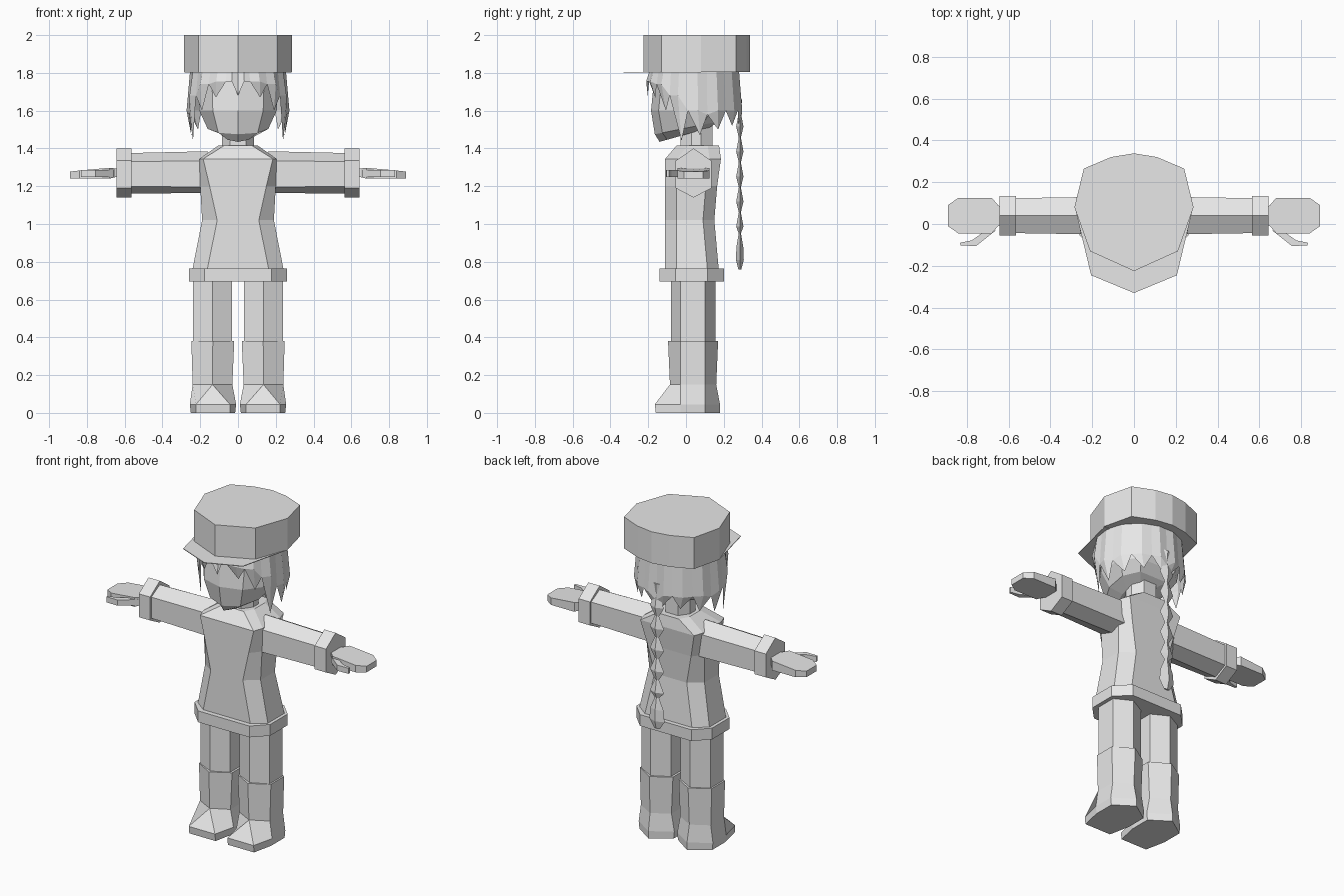
import bpy, bmesh, math
from mathutils import Vector

if "Cube" in bpy.data.objects:
    bpy.data.objects.remove(bpy.data.objects["Cube"], do_unlink=True)

grey = bpy.data.materials.new("plain_grey")
grey.use_nodes = True
grey.diffuse_color = (0.8, 0.8, 0.8, 1)
grey.node_tree.nodes["Principled BSDF"].inputs["Base Color"].default_value = (0.8, 0.8, 0.8, 1)


def finish(name, bm):
    bmesh.ops.remove_doubles(bm, verts=bm.verts, dist=0.0005)
    bmesh.ops.recalc_face_normals(bm, faces=bm.faces)
    mesh = bpy.data.meshes.new(name)
    bm.to_mesh(mesh)
    bm.free()
    mesh.materials.append(grey)
    obj = bpy.data.objects.new(name, mesh)
    bpy.context.collection.objects.link(obj)
    return obj


def loft(name, rings, side=1):
    """Skin matching rings of points and close both ends."""
    bm = bmesh.new()
    rows = [[bm.verts.new((p[0] * side, p[1], p[2])) for p in r] for r in rings]
    n = len(rows[0])
    for a, b in zip(rows, rows[1:]):
        for i in range(n):
            j = (i + 1) % n
            bm.faces.new((a[i], a[j], b[j], b[i]))
    bm.faces.new(rows[0])
    bm.faces.new(rows[-1])
    return finish(name, bm)


def pair(name, rings):
    for label, side in (("left_", 1), ("right_", -1)):
        loft(label + name, rings, side)


def mirrored(half, z):
    """Close a front-to-back half outline across x = 0."""
    full = half + [(-x, y) for x, y in reversed(half) if x > 0]
    return [(x, y, z) for x, y in full]


def octagon(z, hx, y0, y1, f=0.62, c=0.06):
    return mirrored([(f * hx, y0), (hx, y0 + c), (hx, y1 - c), (f * hx, y1)], z)


# Tunic and its hem
loft("tunic", [octagon(0.74, 0.245, -0.11, 0.175, 0.68),
               octagon(1.02, 0.19, -0.11, 0.15, 0.58),
               octagon(1.2, 0.2, -0.11, 0.165, 0.75),
               octagon(1.345, 0.205, -0.11, 0.185, 0.9),
               octagon(1.415, 0.105, -0.05, 0.175, 0.7)])
loft("tunic_hem", [octagon(z, 0.26, -0.14, 0.2, 0.68, 0.085) for z in (0.695, 0.765)])
loft("neck", [octagon(z, 0.085, -0.03, 0.14, 0.5) for z in (1.36, 1.54)])


# Legs and boots: six-sided, the front edge splits into a flat toe
def leg_ring(z, x0, x1, front, back, toe=0.0):
    cx = (x0 + x1) / 2
    return [(cx - toe, front, z), (cx + toe, front, z), (x1, -0.03, z),
            (x1, 0.1, z), (cx, back, z), (x0, 0.1, z), (x0, -0.03, z)]


pair("leg", [leg_ring(z, 0.033, 0.237, -0.08, 0.155) for z in (0.36, 0.73)])
pair("boot", [leg_ring(0, 0.015, 0.25, -0.16, 0.18, 0.09),
              leg_ring(0.045, 0.01, 0.255, -0.165, 0.18, 0.09),
              leg_ring(0.15, 0.03, 0.24, -0.085, 0.16),
              leg_ring(0.38, 0.02, 0.247, -0.095, 0.17)])


# Sleeves and cuffs: hexagons with an edge on top
def arm_ring(x, hy, top, upper, lower, bottom):
    return [(x, 0.04, top), (x, 0.04 + hy, upper), (x, 0.04 + hy, lower),
            (x, 0.04, bottom), (x, 0.04 - hy, lower), (x, 0.04 - hy, upper)]


pair("sleeve", [arm_ring(0.16, 0.09, 1.385, 1.335, 1.195, 1.165),
                arm_ring(0.6, 0.083, 1.375, 1.33, 1.2, 1.16)])
pair("cuff", [arm_ring(x, 0.095, 1.4, 1.335, 1.19, 1.14) for x in (0.565, 0.643)])

# Hands with thumbs
palm = [(0.62, 0.075), (0.65, 0.09), (0.68, 0.125), (0.84, 0.125), (0.89, 0.09),
        (0.89, -0.01), (0.84, -0.045), (0.68, -0.045), (0.65, -0.01), (0.62, 0.0)]
pair("hand", [[(x, y, 1.24 + max(0, 0.68 - x) * 0.25) for x, y in palm],
              [(x, y, 1.30 - abs(x - 0.7) * 0.12) for x, y in palm]])
thumb = [(0.66, -0.03), (0.755, -0.105), (0.83, -0.103), (0.832, -0.09),
         (0.775, -0.078), (0.715, -0.035)]
pair("thumb", [[(x, y, z) for x, y in thumb] for z in (1.25, 1.285)])


# Head: ridged face, jaw rising towards the back
def head_ring(z, hx, y0, y1, slope=0.0):
    half = [(0, y0), (hx * 0.65, y0 + 0.04), (hx, y0 + 0.14),
            (hx, y1 - 0.08), (hx * 0.6, y1)]
    return [(x, y, z + slope * (y - y0)) for x, y, z in mirrored(half, z)]


loft("head", [head_ring(1.435, 0.085, -0.14, 0.12, 0.28),
              head_ring(1.475, 0.16, -0.165, 0.17, 0.2),
              head_ring(1.6, 0.205, -0.185, 0.21),
              head_ring(1.81, 0.215, -0.165, 0.25)])


# Hair: a faceted shell ending in pointed locks
def shell(angle, z, scale=1.0):
    a = math.radians(angle)
    return Vector((0.265 * scale * math.sin(a), 0.045 - 0.25 * scale * math.cos(a), z))


# lock edges in degrees from the front, height of each notch, height of each tip
edges = [0, 14, 36, 58, 82, 106, 132, 158, 180]
notches = [1.68, 1.755, 1.74, 1.68, 1.6, 1.58, 1.6, 1.6, 1.56]
tips = [None, 1.67, 1.6, 1.44, 1.47, 1.5, 1.52, 1.53]
bm = bmesh.new()
for side in (1, -1):
    def vert(angle, z, scale):
        return bm.verts.new(shell(angle * side, z, scale))
    for i, tip in enumerate(tips):
        a, b = edges[i], edges[i + 1]
        mid = (a + b) / 2
        upper = [vert(a, 1.81, 0.94), vert(mid, 1.81, 0.96), vert(b, 1.81, 0.94)]
        lower = [vert(a, notches[i], 0.99), vert(mid, max(notches[i:i + 2]), 1.03),
                 vert(b, notches[i + 1], 0.99)]
        for k in (0, 1):
            bm.faces.new((upper[k], upper[k + 1], lower[k + 1], lower[k]))
        if tip:
            point = vert(mid + 3, tip, 0.94)
            bm.faces.new((lower[0], lower[1], point))
            bm.faces.new((lower[1], lower[2], point))
finish("hair", bm)


# Braid: flat diamonds strung down the back, ending in a tuft
def braid_ring(z, wide):
    return [(wide, 0.285, z), (0, 0.285 + wide * 0.4, z),
            (-wide, 0.285, z), (0, 0.285 - wide * 0.4, z)]


rings = [braid_ring(1.66, 0.03)]
for i in range(5):
    z = 1.59 - 0.132 * i
    rings += [braid_ring(z, 0.014), braid_ring(z - 0.075, 0.048)]
rings += [braid_ring(0.95, 0.015), braid_ring(0.88, 0.045),
          braid_ring(0.81, 0.052), braid_ring(0.76, 0.02)]
loft("braid", rings)

# Cap with a flat thin brim
cap = [(0, -0.225), (0.21, -0.13), (0.285, 0.08), (0.24, 0.265), (0.11, 0.32), (0, 0.338)]
loft("cap", [mirrored(cap, z) for z in (1.805, 2.0)])
brim = [(0, -0.33), (0.205, -0.245), (0.283, 0.08)]
loft("cap_brim", [mirrored(brim, z) for z in (1.802, 1.806)])
